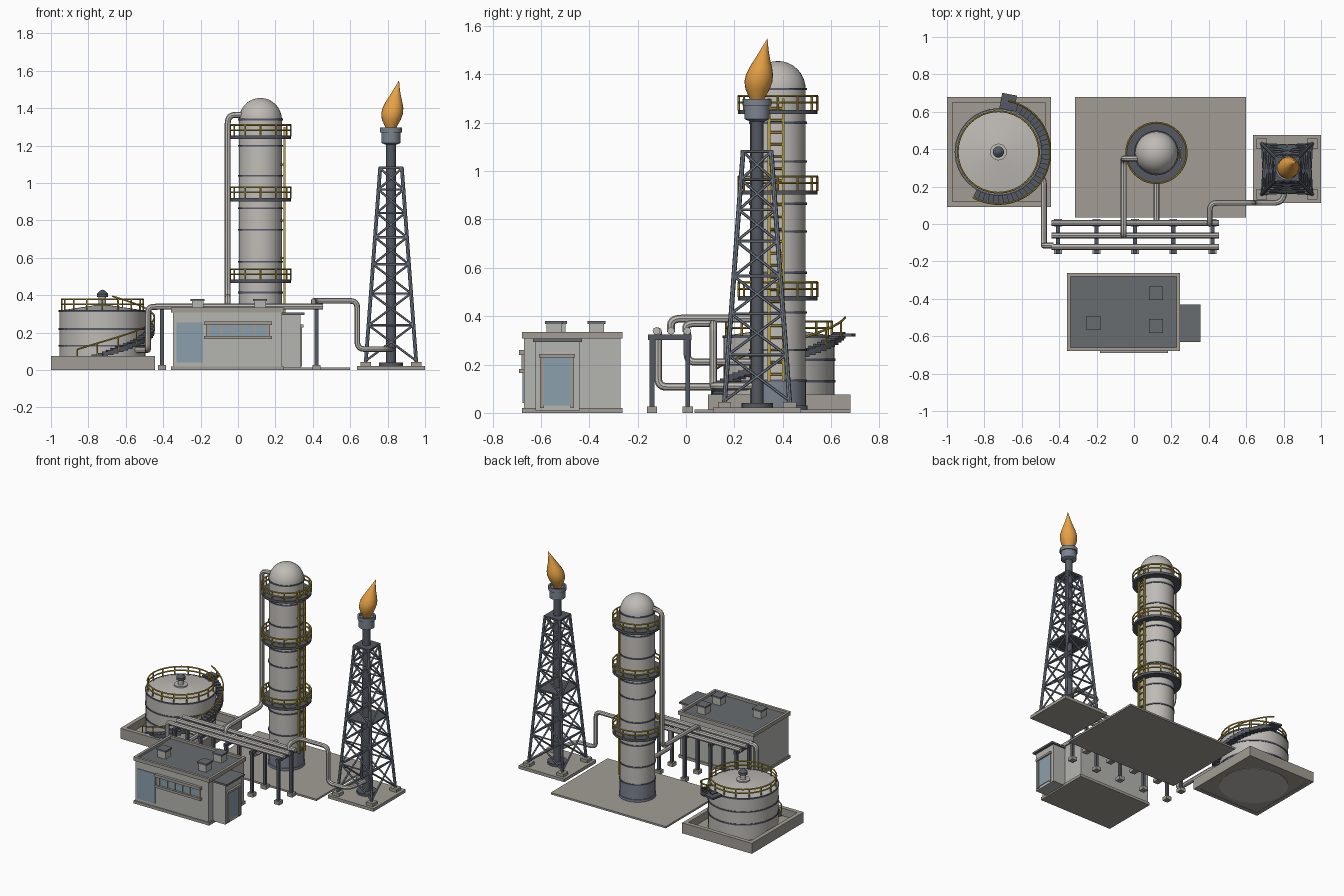
import bpy, bmesh, math
from math import sin, cos, pi, radians
from mathutils import Vector, Matrix

if "Cube" in bpy.data.objects:
    bpy.data.objects.remove(bpy.data.objects["Cube"])


def mat(name, r, g, b):
    m = bpy.data.materials.new(name)
    m.diffuse_color = (r, g, b, 1)
    m.use_nodes = True
    m.node_tree.nodes["Principled BSDF"].inputs["Base Color"].default_value = m.diffuse_color
    return m


CONC = mat("concrete", .36, .34, .30)
SHELL = mat("shell", .52, .50, .47)
WALL = mat("wall", .46, .46, .44)
STEEL = mat("dark_steel", .09, .10, .12)
BAND = mat("band", .10, .11, .15)
BLUE = mat("blue_steel", .20, .23, .28)
ROOF = mat("roof", .14, .15, .16)
GLASS = mat("glass", .26, .35, .42)
YELLOW = mat("yellow", .50, .36, .05)
FLAME = mat("flame", .80, .36, .06)


def make(name, bm, m):
    bmesh.ops.recalc_face_normals(bm, faces=bm.faces)
    me = bpy.data.meshes.new(name)
    bm.to_mesh(me)
    bm.free()
    me.materials.append(m)
    ob = bpy.data.objects.new(name, me)
    bpy.context.collection.objects.link(ob)
    return ob


def boxes(name, m, *specs):
    bm = bmesh.new()
    for x0, x1, y0, y1, z0, z1 in specs:
        t = Matrix.Translation(((x0 + x1) / 2, (y0 + y1) / 2, (z0 + z1) / 2))
        bmesh.ops.create_cube(bm, size=1, matrix=t @ Matrix.Diagonal((x1 - x0, y1 - y0, z1 - z0, 1)))
    return make(name, bm, m)


def lathe(name, m, c, prof, n=32, lean=None):
    """Revolve (radius, z) points; lean gives a sideways shift per height."""
    bm = bmesh.new()
    rings = []
    for r, z in prof:
        dx, dy = lean(z) if lean else (0, 0)
        k = n if r > 1e-5 else 1
        rings.append([bm.verts.new((c[0] + dx + r * cos(2 * pi * i / k), c[1] + dy + r * sin(2 * pi * i / k), z))
                      for i in range(k)])
    for a, b in zip(rings, rings[1:]):
        for i in range(n):
            q = [a[i % len(a)], a[(i + 1) % len(a)], b[(i + 1) % len(b)], b[i % len(b)]]
            q = list(dict.fromkeys(q))
            if len(q) > 2:
                bm.faces.new(q)
    for e in (rings[0], rings[-1]):
        if len(e) > 2 and prof[0] != prof[-1]:
            bm.faces.new(e)
    return make(name, bm, m)


def hoops(name, m, c, r0, r1, zs, h):
    for i, z in enumerate(zs):
        lathe(f"{name}_{i + 1}", m, c, [(r0, z), (r1, z), (r1, z + h), (r0, z + h), (r0, z)])


def struts(name, m, pairs, r, n=6):
    bm = bmesh.new()
    for a, b in pairs:
        a, b = Vector(a), Vector(b)
        d = b - a
        t = Matrix.Translation((a + b) / 2) @ d.to_track_quat('Z', 'Y').to_matrix().to_4x4()
        bmesh.ops.create_cone(bm, cap_ends=True, segments=n, radius1=r, radius2=r, depth=d.length, matrix=t)
    return make(name, bm, m)


def tube(name, m, pts, r, bend=0, loop=False, res=2):
    pts = [Vector(p) for p in pts]
    path = [pts[0]] if bend else pts
    if bend:
        for a, p, b in zip(pts, pts[1:], pts[2:]):
            u = p + (a - p).normalized() * min(bend, (a - p).length * .49)
            v = p + (b - p).normalized() * min(bend, (b - p).length * .49)
            path += [u * (1 - t) ** 2 + p * 2 * t * (1 - t) + v * t * t for t in [i / 6 for i in range(7)]]
        path.append(pts[-1])
    cu = bpy.data.curves.new(name, 'CURVE')
    cu.dimensions, cu.bevel_depth, cu.bevel_resolution, cu.use_fill_caps = '3D', r, res, True
    s = cu.splines.new('POLY')
    s.points.add(len(path) - 1)
    for q, p in zip(s.points, path):
        q.co = (*p, 1)
    s.use_cyclic_u = loop
    cu.materials.append(m)
    ob = bpy.data.objects.new(name, cu)
    bpy.context.collection.objects.link(ob)


def polar(c, r, a, z):
    return (c[0] + r * cos(a), c[1] + r * sin(a), z)


def railing(name, c, r, z, h, posts):
    for k, f in enumerate((.55, 1)):
        tube(f"{name}_rail_{k}", YELLOW, [polar(c, r, 2 * pi * i / 32, z + h * f) for i in range(32)], .005, loop=True, res=1)
    ang = [2 * pi * i / posts for i in range(posts)]
    struts(name + "_posts", YELLOW, [(polar(c, r, a, z), polar(c, r, a, z + h)) for a in ang], .005)


# storage tank in its containment wall
T = (-.725, .385)
boxes("bund_wall", CONC, (-1, -.445, .09, .12, 0, .075), (-1, -.445, .65, .68, 0, .075),
      (-1, -.97, .12, .65, 0, .075), (-.475, -.445, .12, .65, 0, .075))
boxes("bund_floor", CONC, (-.975, -.47, .115, .655, .002, .02))
lathe("tank_shell", SHELL, T, [(.23, .0), (.23, .318), (.03, .348), (0, .35)], 40)
hoops("tank_band", BAND, T, .225, .234, (.125, .215, .31), .01)
lathe("tank_vent", SHELL, T, [(.045, .34), (.045, .355), (.02, .355), (.02, .395)], 16)
lathe("tank_vent_cap", STEEL, T, [(.03, .39), (.03, .407), (.012, .425), (0, .43)], 16)
railing("tank_railing", T, .218, .318, .06, 16)

# spiral stair
A0, A1, N = radians(241), radians(439), 34
stair = lambda f: (A0 + (A1 - A0) * f, .04 + .285 * f)
bm = bmesh.new()
for i in range(N):
    a, z = stair((i + .5) / N)
    bmesh.ops.create_cube(bm, size=1, matrix=Matrix.Translation(polar(T, .256, a, z)) @
                          Matrix.Rotation(a, 4, 'Z') @ Matrix.Diagonal((.046, .031, .028, 1)))
bmesh.ops.create_cube(bm, size=1, matrix=Matrix.Translation(polar(T, .272, A1, .322)) @
                      Matrix.Rotation(A1, 4, 'Z') @ Matrix.Diagonal((.085, .08, .014, 1)))
make("tank_stair", bm, STEEL)
steps = [stair(i / N) for i in range(N + 1)]
tube("stair_handrail", YELLOW, [polar(T, .278, a, z + .07) for a, z in steps], .005, res=1)
struts("stair_posts", YELLOW, [(polar(T, .278, a, z), polar(T, .278, a, z + .07)) for a, z in steps[::4]], .004)

# distillation column
C = (.12, .38)
boxes("process_slab", CONC, (-.315, .6, .035, .68, 0, .013))
lathe("column_skirt", BLUE, C, [(.122, .005), (.122, .03), (.116, .03), (.116, .135)])
lathe("column_shell", SHELL, C, [(.115, .13), (.115, 1.338)] +
      [(.115 * cos(a), 1.338 + .117 * sin(a)) for a in [pi / 2 * i / 8 for i in range(1, 8)]] + [(0, 1.455)])
hoops("column_band", BAND, C, .11, .12, (.13, .255, .41, .575, .745, .86, 1.035, 1.195, 1.335), .009)
for i, z in enumerate((.465, .902, 1.235)):
    hoops(f"column_platform_{i + 1}", STEEL, C, .112, .164, (z,), .018)
    railing(f"column_railing_{i + 1}", C, .162, z + .015, .06, 12)

# column ladder
LX = .248
boxes("ladder_rails", YELLOW, (LX - .006, LX + .006, .338, .349, .13, 1.3), (LX - .006, LX + .006, .397, .408, .13, 1.3))
struts("ladder_rungs", YELLOW, [((LX, .34, .16 + .05 * i), (LX, .406, .16 + .05 * i)) for i in range(23)], .005)
struts("ladder_brackets", YELLOW, [((.225, y, z), (LX, y, z)) for y in (.343, .402) for z in (.2, .6, .8, 1.1)], .005)

# pipe rack
RX = (-.406, -.2, .005, .21, .42)
boxes("rack_posts", STEEL, *[(x - .01, x + .01, y - .01, y + .01, .02, .31) for x in RX for y in (-.14, .007)])
boxes("rack_beams", STEEL, *[(x - .011, x + .011, -.157, .022, .302, .324) for x in RX])
boxes("rack_footings", CONC, *[(x - .021, x + .021, y - .021, y + .021, 0, .026) for x in RX for y in (-.14, .007)])
for i, y in enumerate((-.122, -.062, .005)):
    tube(f"rack_pipe_{i + 1}", SHELL, [(-.44, y, .339), (.455, y, .339)], .016)

# connecting pipes
tube("overhead_pipe", SHELL, [(.06, .35, 1.365), (-.055, .35, 1.365), (-.055, .35, .39),
                              (-.055, -.062, .39), (-.055, -.062, .335)], .016, .045)
tube("feed_pipe", SHELL, [(.12, .005, .335), (.12, .005, .21), (.12, .3, .21)], .015, .035)
tube("tank_pipe", SHELL, [(-.43, -.115, .337), (-.482, -.115, .337), (-.482, -.115, .108),
                          (-.482, .25, .108), (-.6, .25, .108)], .016, .035)
tube("flare_pipe", SHELL, [(.405, .0, .335), (.405, .0, .37), (.405, .113, .37), (.638, .113, .37),
                           (.638, .113, .112), (.79, .113, .112), (.815, .2, .112), (.82, .29, .112)], .015, .04)

# flare tower
F = (.818, .294)
boxes("flare_slab", CONC, (.636, 1, .112, .476, 0, .022))
boxes("flare_footings", CONC, *[(F[0] + .135 * i - .027, F[0] + .135 * i + .027, F[1] + .135 * j - .027,
                                 F[1] + .135 * j + .027, .02, .044) for i in (-1, 1) for j in (-1, 1)])
half = lambda z: .135 - .077 * (z - .04) / 1.04
corner = lambda k, z: (F[0] + half(z) * (1, 1, -1, -1)[k % 4], F[1] + half(z) * (1, -1, -1, 1)[k % 4], z)
LV = (.05, .24, .41, .565, .71, .84, .965, 1.08)
struts("flare_legs", BLUE, [(corner(k, .04), corner(k, 1.085)) for k in range(4)], .010, 8)
brace = []
for k in range(4):
    brace += [(corner(k, z), corner(k + 1, z)) for z in LV[1:]]
    for a, b in zip(LV, LV[1:]):
        brace += [(corner(k, a), corner(k + 1, b)), (corner(k + 1, a), corner(k, b))]
struts("flare_bracing", BLUE, brace, .006)
for n, z in (("mid", .56), ("top", 1.076)):
    h = half(z) + .006
    boxes(f"flare_{n}_plate", STEEL, (F[0] - h, F[0] + h, F[1] - h, F[1] + h, z, z + .012))
lathe("flare_stack", STEEL, F, [(.065, .02), (.065, .04), (.026, .04), (.026, 1.215)], 20)
lathe("flare_tip", BLUE, F, [(.03, 1.205), (.052, 1.215), (.052, 1.27), (.06, 1.27), (.06, 1.297), (.048, 1.297), (.048, 1.28)], 24)
lean = lambda z: (.042 * max(0, (z - 1.3) / .245) ** 1.6,) * 2
lathe("flame", FLAME, F, [(.022, 1.28), (.036, 1.31), (.051, 1.34), (.058, 1.37), (.056, 1.40), (.046, 1.43),
                          (.033, 1.46), (.021, 1.49), (.010, 1.52), (0, 1.55)], 20, lean)

# control building
boxes("building_plinth", CONC, (-.357, .245, -.678, -.263, 0, .02))
boxes("building_walls", WALL, (-.348, .236, -.67, -.27, .01, .312))
boxes("building_coping", CONC, (-.358, .246, -.678, -.66, .308, .335), (-.358, .246, -.28, -.262, .308, .335),
      (-.358, -.34, -.66, -.28, .308, .335), (.228, .246, -.66, -.28, .308, .335))
boxes("building_roof", ROOF, (-.345, .233, -.665, -.275, .305, .318))
V = ((.118, -.37), (.118, -.545), (-.216, -.53))
boxes("roof_vents", WALL, *[(x - .031, x + .031, y - .031, y + .031, .31, .37) for x, y in V])
boxes("roof_vent_caps", ROOF, *[(x - .037, x + .037, y - .037, y + .037, .368, .38) for x, y in V])
boxes("front_glass", GLASS, (-.33, -.188, -.675, -.665, .04, .255))
boxes("window_frame", CONC, (-.182, .182, -.69, -.665, .24, .26), (-.182, .182, -.69, -.665, .165, .182),
      (-.172, -.15, -.68, -.665, .18, .242), (.15, .172, -.68, -.665, .18, .242),
      *[(x - .006, x + .006, -.68, -.665, .18, .242) for x in (-.09, -.03, .03, .09)])
boxes("window_panes", GLASS, (-.155, .155, -.675, -.665, .18, .242))

# entrance annex
boxes("annex_walls", WALL, (.23, .335, -.622, -.44, .01, .296))
boxes("annex_roof", ROOF, (.236, .355, -.632, -.43, .294, .307))
boxes("door_frame", CONC, (.33, .343, -.603, -.588, .02, .235), (.33, .343, -.478, -.463, .02, .235),
      (.33, .35, -.608, -.458, .228, .243))
boxes("door_panel", GLASS, (.33, .339, -.588, -.478, .03, .23))

# turn curves to meshes, then smooth the round surfaces
bpy.ops.object.select_all(action='SELECT')
bpy.context.view_layer.objects.active = bpy.data.objects["rack_pipe_1"]
bpy.ops.object.convert(target='MESH')
bpy.ops.object.select_all(action='SELECT')
bpy.ops.object.shade_smooth_by_angle(angle=radians(35))
